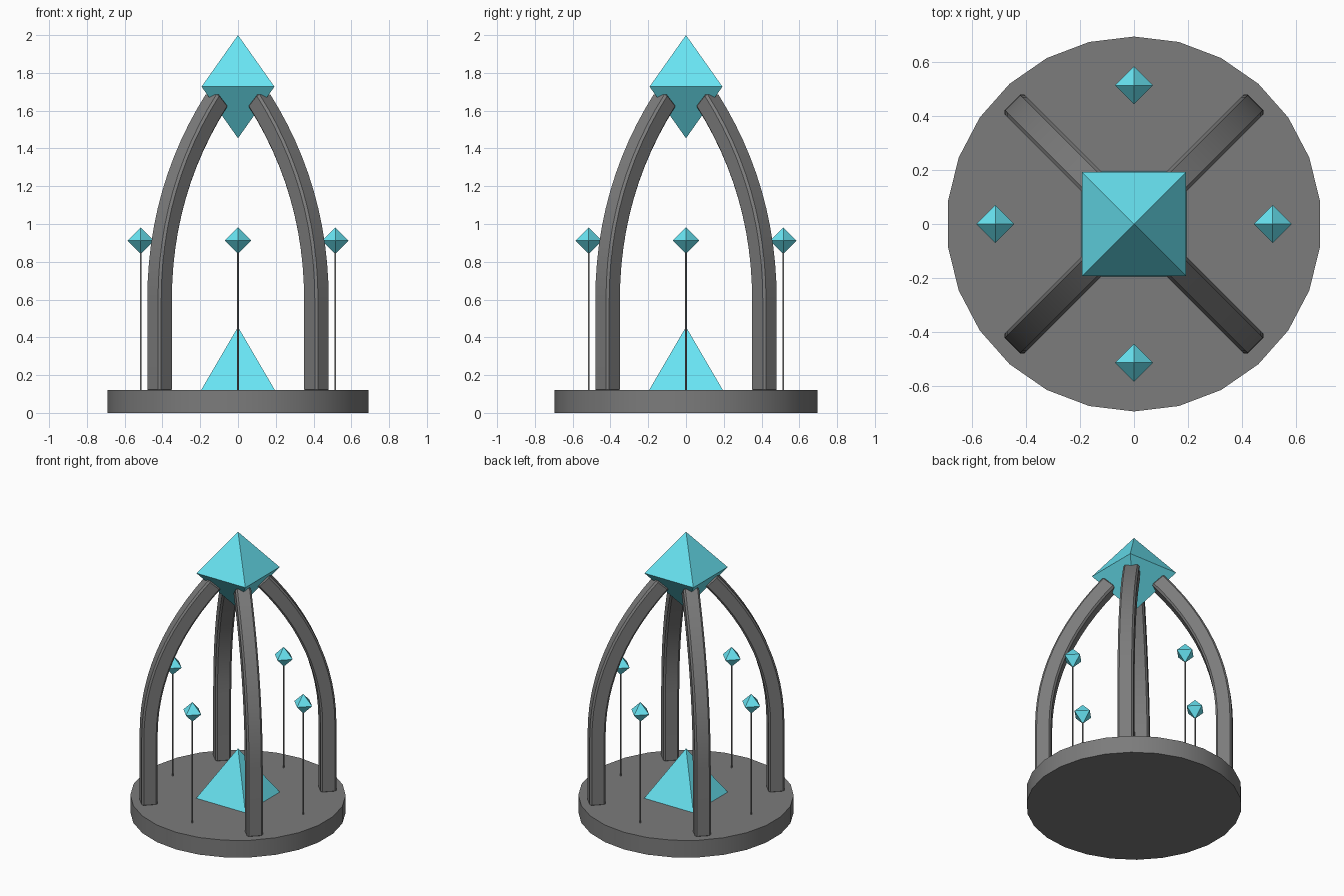
import bpy, bmesh
from math import radians, cos, sin, sqrt
from mathutils import Vector

if "Cube" in bpy.data.objects:
    bpy.data.objects.remove(bpy.data.objects["Cube"])


def material(name, rgb):
    m = bpy.data.materials.new(name)
    m.diffuse_color = (*rgb, 1)
    m.use_nodes = True
    m.node_tree.nodes["Principled BSDF"].inputs["Base Color"].default_value = m.diffuse_color
    return m


cyan = material("cyan_crystal", (0.14, 0.78, 0.9))
stone = material("dark_stone", (0.2, 0.2, 0.2))
TOP = 0.122          # upper surface of the base


def smooth(ob, angle=30):
    bpy.ops.object.select_all(action='DESELECT')
    bpy.context.view_layer.objects.active = ob
    ob.select_set(True)
    bpy.ops.object.shade_smooth_by_angle(angle=radians(angle))


def octahedron(name, loc, r, turn=0):
    bm = bmesh.new()
    for axis in range(3):
        for s in (-r, r):
            v = Vector()
            v[axis] = s
            bm.verts.new(v)
    bmesh.ops.convex_hull(bm, input=bm.verts)
    bmesh.ops.recalc_face_normals(bm, faces=bm.faces)
    me = bpy.data.meshes.new(name)
    bm.to_mesh(me)
    bm.free()
    me.materials.append(cyan)
    ob = bpy.data.objects.new(name, me)
    ob.location = loc
    ob.rotation_euler.z = radians(turn)
    bpy.context.collection.objects.link(ob)


def arm_path(steps=12):
    # straight post, then a curve leaning in to the crystal (radius, height)
    k = sqrt(2)
    a, b, c = Vector((0.415 * k, 0.6)), Vector((0.415 * k, 1.18)), Vector((0.11 * k, 1.66))
    pts = [(Vector((a.x, TOP - 0.01)), Vector((0, 1)))]
    for i in range(steps + 1):
        t = i / steps
        p = a * (1 - t) ** 2 + b * 2 * t * (1 - t) + c * t * t
        d = ((b - a) * (1 - t) + (c - b) * t).normalized()
        pts.append((p, d))
    return pts


def arm_mesh(half=0.052):
    # square section swept along the path, long edges slightly bevelled
    bm = bmesh.new()
    rings = []
    for p, d in arm_path():
        n = Vector((d.y, -d.x))
        rings.append([bm.verts.new((p.x + n.x * s * half, w * half, p.y + n.y * s * half))
                      for s, w in ((-1, -1), (1, -1), (1, 1), (-1, 1))])
    for r0, r1 in zip(rings, rings[1:]):
        for i in range(4):
            j = (i + 1) % 4
            bm.faces.new((r0[i], r0[j], r1[j], r1[i]))
    bm.faces.new(rings[0][::-1])
    bm.faces.new(rings[-1])
    bmesh.ops.recalc_face_normals(bm, faces=bm.faces)
    sharp = [e for e in bm.edges if e.calc_face_angle() > 0.8]
    bmesh.ops.bevel(bm, geom=sharp, offset=0.012, segments=1, profile=0.5, affect='EDGES')
    me = bpy.data.meshes.new("arm")
    bm.to_mesh(me)
    bm.free()
    me.materials.append(stone)
    return me


# round base
bpy.ops.mesh.primitive_cylinder_add(vertices=26, radius=0.696, depth=TOP, location=(0, 0, TOP / 2))
base = bpy.context.object
base.name = "base"
base.data.materials.append(stone)
smooth(base)

# four curved arms on the diagonals
mesh = arm_mesh()
for i in range(4):
    arm = bpy.data.objects.new(f"arm_{i + 1}", mesh)
    arm.rotation_euler.z = radians(45 + 90 * i)
    bpy.context.collection.objects.link(arm)
    if i == 0:
        smooth(arm)

# top crystal and floor pyramid
octahedron("top_crystal", (0, 0, 1.727), 0.273, 45)
bpy.ops.mesh.primitive_cone_add(vertices=4, radius1=0.275, radius2=0, depth=0.455 - TOP,
                                location=(0, 0, (0.455 + TOP) / 2), rotation=(0, 0, radians(45)))
pyramid = bpy.context.object
pyramid.name = "floor_pyramid"
pyramid.data.materials.append(cyan)

# four small crystals on thin rods
for i in range(4):
    a = radians(90 * i)
    x, y = 0.515 * cos(a), 0.515 * sin(a)
    octahedron(f"small_crystal_{i + 1}", (x, y, 0.912), 0.07)
    bpy.ops.mesh.primitive_cylinder_add(vertices=8, radius=0.005, depth=0.75,
                                        location=(x, y, TOP - 0.01 + 0.375))
    rod = bpy.context.object
    rod.name = f"rod_{i + 1}"
    rod.data.materials.append(stone)
    smooth(rod, 50)
